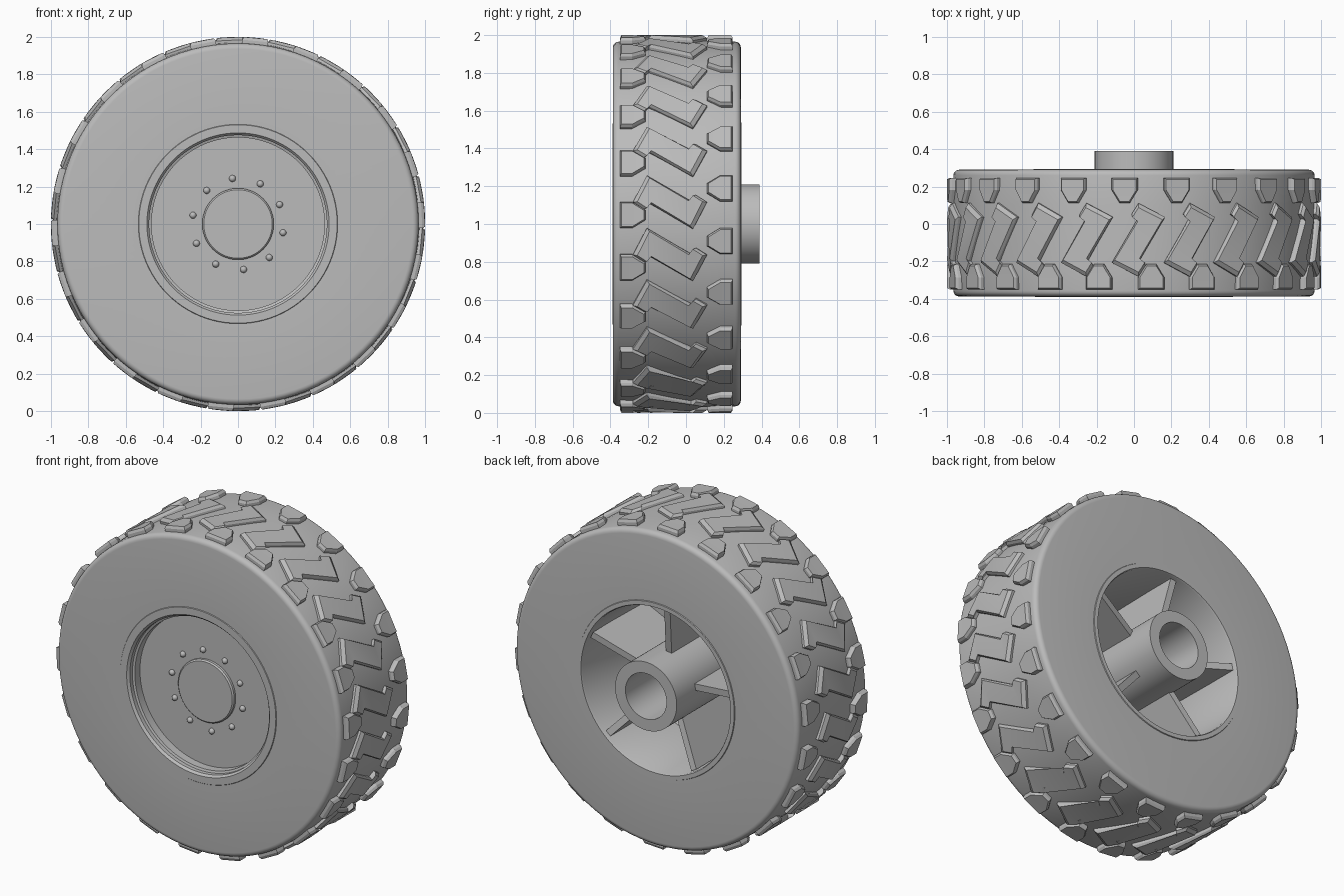
import bpy, bmesh, math
from mathutils import Matrix, Vector

if "Cube" in bpy.data.objects:
    bpy.data.objects.remove(bpy.data.objects["Cube"])

grey = bpy.data.materials.new("plain_grey")
grey.use_nodes = True
grey.diffuse_color = (0.5, 0.5, 0.5, 1)
grey.node_tree.nodes["Principled BSDF"].inputs["Base Color"].default_value = (0.5, 0.5, 0.5, 1)

AXLE = Vector((0, 0, 1))


def finish(name, bm, angle=35):
    bmesh.ops.recalc_face_normals(bm, faces=bm.faces)
    mesh = bpy.data.meshes.new(name)
    bm.to_mesh(mesh)
    bm.free()
    mesh.materials.append(grey)
    obj = bpy.data.objects.new(name, mesh)
    obj.location = AXLE
    bpy.context.collection.objects.link(obj)
    bpy.ops.object.select_all(action="DESELECT")
    obj.select_set(True)
    bpy.context.view_layer.objects.active = obj
    bpy.ops.object.shade_smooth_by_angle(angle=math.radians(angle))
    return obj


def lathe(name, profile, closed=True, steps=96):
    """Spin (radius, y) points around the axle."""
    bm = bmesh.new()
    verts = [bm.verts.new((r, y, 0)) for r, y in profile]
    edges = [bm.edges.new(pair) for pair in zip(verts, verts[1:])]
    if closed:
        edges.append(bm.edges.new((verts[-1], verts[0])))
    bmesh.ops.spin(bm, geom=verts + edges, cent=(0, 0, 0), axis=(0, 1, 0),
                   angle=math.tau, steps=steps, use_duplicate=False)
    bmesh.ops.remove_doubles(bm, verts=bm.verts, dist=0.0005)
    return finish(name, bm)


def arc(r, y, radius, start, end, n=5):
    """Rounded corner points for a profile."""
    angles = [math.radians(start + (end - start) * i / n) for i in range(n + 1)]
    return [(r + radius * math.cos(a), y + radius * math.sin(a)) for a in angles]


def tread(name, outline, first, count=22):
    """Repeat a bevelled block around the tyre; outline is (along, y)."""
    cx = sum(p[0] for p in outline) / len(outline)
    cy = sum(p[1] for p in outline) / len(outline)
    bm = bmesh.new()
    for k in range(count):
        turn = math.radians(first) + math.tau * k / count
        rings = []
        for radius, scale in ((0.94, 1), (0.985, 1), (1.0, 0.88)):
            ring = []
            for t, y in outline:
                a = turn + (cx + (t - cx) * scale) / 0.985
                ring.append(bm.verts.new((radius * math.sin(a), cy + (y - cy) * scale,
                                          radius * math.cos(a))))
            rings.append(ring)
        n = len(outline)
        for low, high in zip(rings, rings[1:]):
            for i in range(n):
                j = (i + 1) % n
                bm.faces.new((low[i], low[j], high[j], high[i]))
        bm.faces.new(rings[-1])
    bmesh.ops.triangulate(bm, faces=[f for f in bm.faces if len(f.verts) > 4])
    return finish(name, bm, 20)


# Tyre body with rounded shoulders
lathe("tyre", [(0.53, -0.385)] + arc(0.935, -0.357, 0.03, -90, 0)
      + [(0.97, -0.2), (0.97, 0.1)] + arc(0.935, 0.26, 0.03, 0, 90) + [(0.53, 0.29)])

# Tread: shoulder lugs on both edges and hooked bars between
lug = [(-0.07, 0.135), (0.07, 0.135), (0.07, 0.07), (0.027, 0), (-0.027, 0), (-0.07, 0.07)]
tread("front_lugs", [(t, -0.215 - y) for t, y in lug], 5.4)
tread("rear_lugs", [(t, 0.112 + y) for t, y in lug], -2.9)
half = [(-0.143, -0.122), (-0.005, 0.112), (-0.037, 0.138), (0, 0.196)]
tread("centre_bars", [(s * t, s * y - 0.085) for s in (1, -1) for t, y in half], 1.4)

# Rim barrel with a rounded front bead, a small step and a thin rear lip
lathe("rim", [(0.54, -0.375), (0.53, -0.389), (0.487, -0.389), (0.475, -0.375),
              (0.475, -0.35), (0.462, -0.345), (0.462, -0.22), (0.495, -0.2),
              (0.505, 0.285), (0.51, 0.295), (0.535, 0.295), (0.54, 0.285)])

# Wheel disc, centre cap and rear hub tube
lathe("wheel_disc", [(0, -0.295), (0.48, -0.295), (0.5, -0.23), (0, -0.23)], False)
lathe("centre_cap", [(0, -0.318), (0.183, -0.318), (0.191, -0.31), (0.191, -0.28)], False)
lathe("hub_tube", [(0.14, -0.25), (0.21, -0.25), (0.21, 0.39), (0.14, 0.39)])

# Ring of rounded bolts
bm = bmesh.new()
for k in range(10):
    a = math.radians(97) + math.tau * k / 10
    spot = Matrix.Translation((0.245 * math.cos(a), -0.297, 0.245 * math.sin(a)))
    bmesh.ops.create_uvsphere(bm, u_segments=16, v_segments=10, radius=0.018, matrix=spot)
finish("bolts", bm, 60)

# Five webs joining hub tube and barrel
bm = bmesh.new()
for k in range(5):
    turn = Matrix.Rotation(-math.radians(97) - math.tau * k / 5, 4, "Y")
    sides = [[bm.verts.new(turn @ Vector((r, y, z)))
              for r, y in ((0.19, -0.24), (0.5, -0.24), (0.5, 0.27), (0.19, 0.2))]
             for z in (-0.02, 0.02)]
    for side in sides:
        bm.faces.new(side)
    for i in range(4):
        j = (i + 1) % 4
        bm.faces.new((sides[0][i], sides[0][j], sides[1][j], sides[1][i]))
finish("webs", bm)
